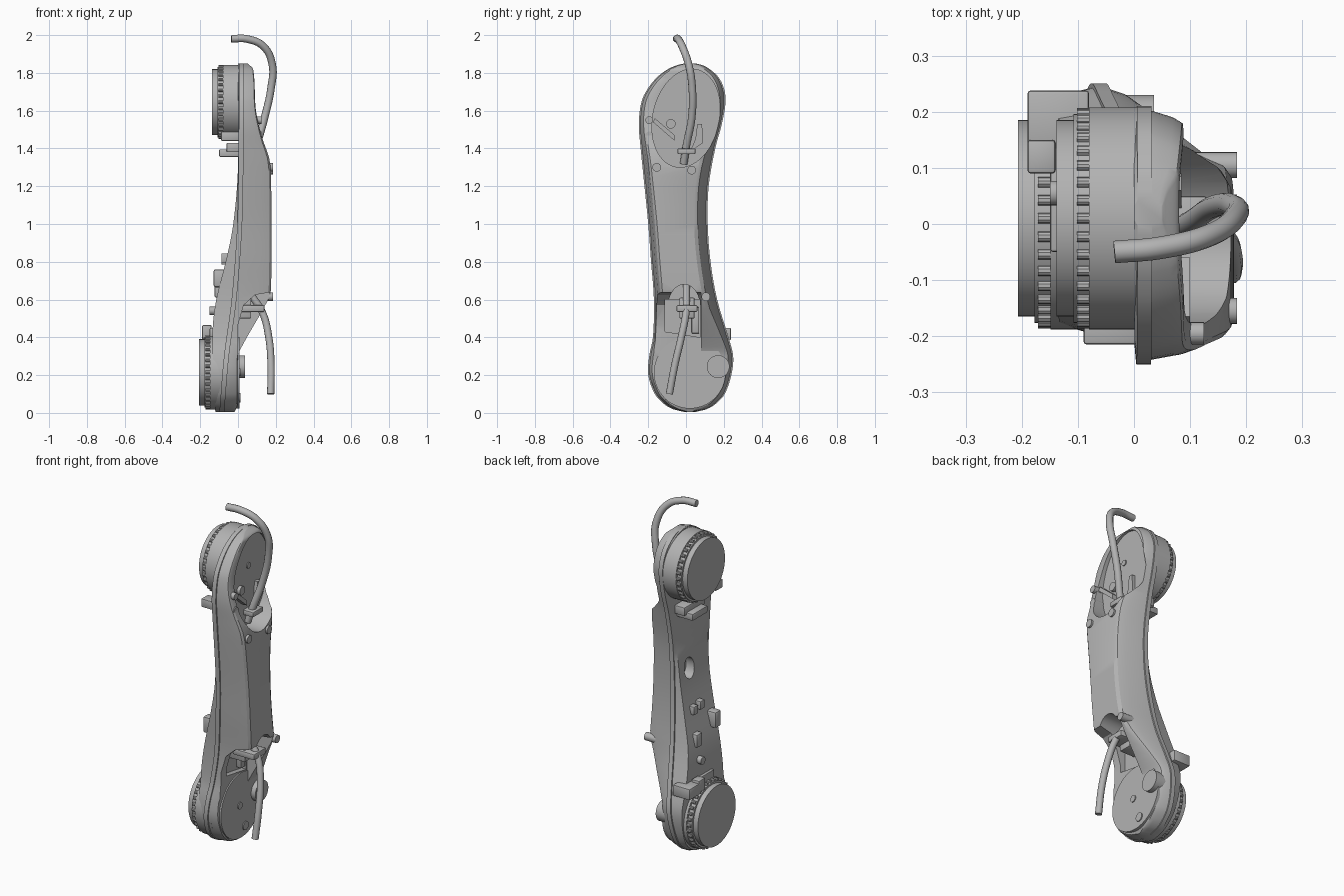
import bpy, bmesh
from math import sin, cos, pi, radians
from mathutils import Vector

cube = bpy.data.objects.get("Cube")
if cube:
    bpy.data.objects.remove(cube)

grey = bpy.data.materials.new("machined grey")
grey.use_nodes = True
grey.diffuse_color = (0.45, 0.45, 0.45, 1)
grey.node_tree.nodes["Principled BSDF"].inputs["Base Color"].default_value = grey.diffuse_color


def make_object(name, bm):
    bmesh.ops.recalc_face_normals(bm, faces=bm.faces)
    mesh = bpy.data.meshes.new(name)
    bm.to_mesh(mesh)
    bm.free()
    mesh.materials.append(grey)
    obj = bpy.data.objects.new(name, mesh)
    bpy.context.collection.objects.link(obj)
    return obj


def skin(bm, rings):
    """Join closed rings of points into a capped solid."""
    loops = [[bm.verts.new(p) for p in ring] for ring in rings]
    for low, high in zip(loops, loops[1:]):
        for i in range(len(low)):
            j = (i + 1) % len(low)
            bm.faces.new((low[i], low[j], high[j], high[i]))
    bm.faces.new(loops[0])
    bm.faces.new(loops[-1])


def circle(y, z, ry, rz=None, count=64, skew=0):
    rz = rz or ry
    angles = [2 * pi * i / count for i in range(count)]
    return [(y + ry * cos(a) + skew * rz * sin(a), z + rz * sin(a)) for a in angles]


def prism(name, outline, start, end):
    """Extrude a (y, z) outline along x."""
    bm = bmesh.new()
    skin(bm, [[(x, y, z) for y, z in outline] for x in (start, end)])
    return make_object(name, bm)


def block(name, low, high, bevel=0.006):
    bm = bmesh.new()
    bmesh.ops.create_cube(bm, size=1)
    low, high = Vector(low), Vector(high)
    for v in bm.verts:
        v.co = (low + high) / 2 + v.co * (high - low)
    bmesh.ops.bevel(bm, geom=bm.edges[:], offset=bevel, segments=2, affect='EDGES', profile=0.5)
    return make_object(name, bm)


def cut(target, cutter):
    mod = target.modifiers.new("cut", 'BOOLEAN')
    mod.operation, mod.solver, mod.object = 'DIFFERENCE', 'EXACT', cutter
    bpy.context.view_layer.objects.active = target
    bpy.ops.object.modifier_apply(modifier=mod.name)
    bpy.data.objects.remove(cutter)


def lookup(table, z):
    """Smooth monotone-friendly interpolation of table rows keyed by height."""
    for i in range(len(table) - 1):
        if z <= table[i + 1][0]:
            break
    before, a = table[max(i - 1, 0)], table[i]
    b, after = table[i + 1], table[min(i + 2, len(table) - 1)]
    span = b[0] - a[0]
    t = min(max((z - a[0]) / span, 0), 1)
    values = []
    for k in range(1, len(a)):
        m = (b[k] - before[k]) / (b[0] - before[0]) * span
        n = (after[k] - a[k]) / (after[0] - a[0]) * span
        values.append((2*t**3 - 3*t*t + 1) * a[k] + (t**3 - 2*t*t + t) * m
                      + (3*t*t - 2*t**3) * b[k] + (t**3 - t*t) * n)
    return values


# Arm housing: side outline, then back, seam and front depth by height
outline = [(.005, -.01, .05), (.02, -.07, .11), (.05, -.12, .16), (.1, -.165, .205),
           (.2, -.2, .24), (.3, -.195, .25), (.4, -.175, .225), (.6, -.17, .165),
           (.8, -.185, .13), (1, -.2, .115), (1.2, -.22, .12), (1.4, -.24, .155),
           (1.53, -.25, .19), (1.65, -.235, .21), (1.72, -.2, .2), (1.78, -.15, .17),
           (1.82, -.095, .125), (1.84, -.05, .09), (1.85, -.01, .05)]
back = [(0, -.12), (.42, -.135), (.6, -.115), (.8, -.065), (1, -.025), (1.3, 0), (1.85, 0)]
seam = [(0, -.085), (.3, -.06), (.6, -.02), (1, .01), (1.4, .017), (1.85, .02)]
front = [(0, -.02), (.05, -.002), (.3, 0), (.36, .025), (.6, .16), (.66, .175), (1.25, .175),
         (1.35, .165), (1.45, .13), (1.6, .095), (1.82, .08), (1.85, .05)]


def section(z):
    left, right = lookup(outline, z)
    xb, xs, xf = (lookup(t, z)[0] for t in (back, seam, front))
    limit = (right - left) * 0.3
    rise = xf - xs - .012

    def side(edge, way, chamfer):
        steps = [(xb, .022), (xs - .014, .008), (xs - .014, 0), (xs + .012, 0),
                 (xs + .012, .008), (xs + .012 + rise * .65, .008 + chamfer * .4),
                 (xs + .012 + rise * .93, .008 + chamfer * .75), (xf, .012 + chamfer)]
        return [(x, edge + way * min(inset, limit), z) for x, inset in steps]

    bulge = min(max(rise, 0) / .15, 1)
    return side(left, 1, .01 + .025 * bulge) + side(right, -1, .01 + .05 * bulge)[::-1]


heights = [a[0] + (b[0] - a[0]) * s / 4 for a, b in zip(outline, outline[1:]) for s in range(4)]
bm = bmesh.new()
skin(bm, [section(z) for z in heights + [outline[-1][0]]])
housing = make_object("arm_housing", bm)

# Upper oval recess, lower open end, lower pocket and rear hole
cut(housing, prism("upper_cutter", circle(0, 1.56, .178, .26, skew=.12), .066, .4))
bm = bmesh.new()
slope = [(.001, .3), (.001, .47), (.03, .57), (.09, .625), (.3, .66), (.3, .3)]
skin(bm, [[(x, y, z) for x, z in slope] for y in (-.4, .08)])
cut(housing, make_object("slope_cutter", bm))
cut(housing, prism("arch_cutter", circle(-.01, .56, .085, .12), .02, .4))
cut(housing, prism("pocket_cutter", [(-.11, .43), (.075, .4), (.075, .6), (-.11, .6)], -.03, .2))
cut(housing, prism("rear_hole_cutter", circle(0, 1.03, .045, .06), -.3, .03))


# Joint drums with bearing discs and rings of studs
def joint(label, z, x):
    prism(label + "_drum", circle(.01, z, .198), x + .058, x + .16)
    prism(label + "_collar", circle(.01, z, .186), x + .03, x + .06)
    prism(label + "_bearing_disc", circle(.01, z, .175), x, x + .05)
    bm = bmesh.new()
    for y, h in circle(.01, z, .187, count=36):
        skin(bm, [[(d, *p) for p in circle(y, h, .0095, count=10)] for d in (x + .036, x + .06)])
    make_object(label + "_studs", bm)


joint("upper_joint", 1.645, -.138)
joint("lower_joint", .215, -.207)

# Front covers and fittings
prism("lower_cover", circle(.02, .213, .19), -.06, .008)
prism("round_button", circle(.17, .245, .06), -.05, .036)
prism("upper_cover_pin", circle(0, 1.645, .017, count=20), .05, .072)
prism("lower_cover_pin", circle(.005, .215, .02, count=20), 0, .013)
prism("lower_cover_screw", circle(.055, .08, .025, count=24), 0, .014)
prism("recess_screw", circle(-.08, 1.53, .025, count=24), .05, .085)
for i, (y, z) in enumerate([(-.155, 1.3), (.03, 1.285), (.105, .615)]):
    prism(f"cover_bolt_{i}", circle(y, z, .023, count=24), .1, .184)
for i, z in enumerate((1.47, 1.55)):
    prism(f"edge_bolt_{i}", circle(-.195, z, .02, count=20), .05, .125)
prism("recess_ridge", [(-.175, 1.54), (-.06, 1.44), (-.06, 1.47), (-.165, 1.56)], .05, .1)
prism("recess_bracket", [(.02, 1.38), (.09, 1.43), (.085, 1.53), (.06, 1.53), (.05, 1.45)], .05, .085)
block("upper_clamp", (.06, -.045, 1.37), (.13, .05, 1.4))
block("lower_clamp", (0, -.05, .535), (.14, .06, .57))
block("lower_clamp_base", (-.03, -.035, .5), (.07, .045, .61))
block("pocket_rib", (-.04, .03, .42), (0, .07, .56))

# Rear connectors and raised pads
block("upper_connector", (-.09, -.215, 1.44), (.01, -.15, 1.49))
block("upper_rear_latch", (-.1, -.06, 1.355), (.02, .08, 1.395))
block("upper_rear_plate", (-.06, -.09, 1.38), (.02, .1, 1.43))
block("lower_connector", (-.19, .13, .385), (-.08, .238, .45))
block("lower_connector_plug", (-.19, .09, .395), (-.14, .15, .465))
block("lower_rear_plate", (-.15, -.05, .4), (-.08, .14, .45))
block("side_pad", (-.13, -.145, .665), (-.04, -.09, .76), .012)
block("centre_pad", (-.125, .02, .61), (-.05, .075, .69), .012)
for i, (y, z) in enumerate([(.03, .81), (-.03, .82)]):
    block(f"small_pad_{i}", (-.088, y - .02, z - .025), (-.03, y + .02, z + .025))
prism("rear_bolt", circle(.055, .54, .022, count=20), -.15, -.08)


# Cables
def cable(name, points, radius):
    curve = bpy.data.curves.new(name, 'CURVE')
    curve.dimensions = '3D'
    curve.bevel_depth, curve.bevel_resolution, curve.use_fill_caps = radius, 4, True
    spline = curve.splines.new('BEZIER')
    spline.bezier_points.add(len(points) - 1)
    for knot, p in zip(spline.bezier_points, points):
        knot.co = p
        knot.handle_left_type = knot.handle_right_type = 'AUTO'
    curve.materials.append(grey)
    bpy.context.collection.objects.link(bpy.data.objects.new(name, curve))


cable("upper_cable", [(-.035, -.05, 1.981), (.05, -.042, 1.979), (.135, -.02, 1.94), (.182, .015, 1.84),
                      (.175, .033, 1.72), (.14, .03, 1.56), (.1, .003, 1.42), (.07, -.012, 1.32)], .02)
cable("lower_cable", [(.173, -.088, .1), (.175, -.06, .25), (.163, -.025, .4), (.13, 0, .53),
                      (.08, .002, .61), (.03, .002, .68)], .019)

bpy.ops.object.select_all(action='DESELECT')
for obj in bpy.context.collection.objects:
    if obj.type == 'MESH':
        obj.select_set(True)
        bpy.context.view_layer.objects.active = obj
bpy.ops.object.shade_smooth_by_angle(angle=radians(30))
